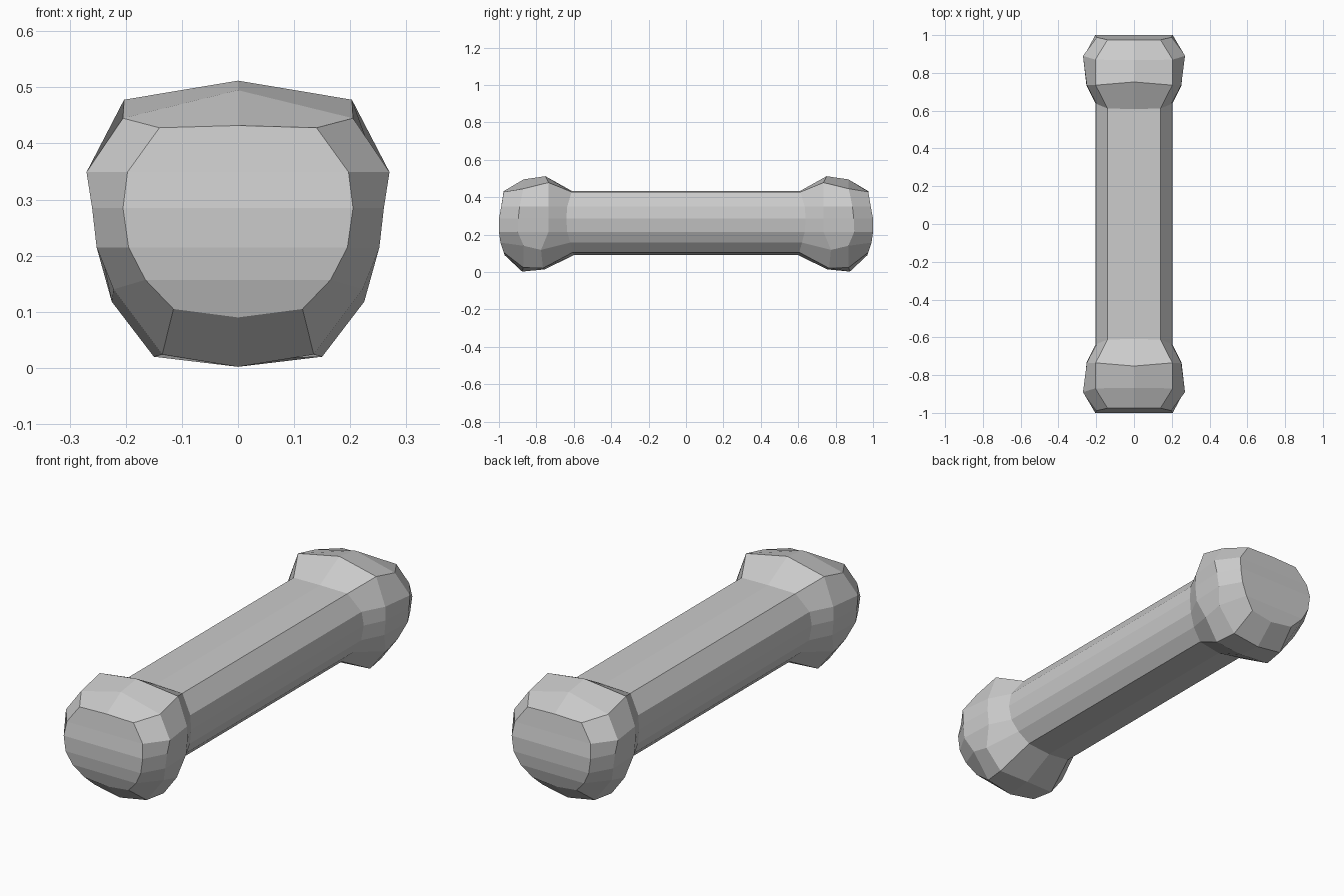
import bpy, bmesh

if "Cube" in bpy.data.objects:
    bpy.data.objects.remove(bpy.data.objects["Cube"])

# Half cross-sections (x, y, z), top centre round to bottom centre, from mid shaft to tip
outline = [(0, .432), (.14, .428), (.197, .349), (.205, .285),
           (.195, .215), (.165, .157), (.115, .105), (0, .09)]
neck_y = [.608, .612, .635, .64, .635, .62, .605, .60]
tip_y = [.975, .975, .988, 1.0, 1.0, .992, .975, .97]
neck = [(x, y, z) for (x, z), y in zip(outline, neck_y)]
tip = [(x, y, z) for (x, z), y in zip(outline, tip_y)]
bulge_inner = [(0, .752, .512), (.203, .735, .478), (.25, .735, .349), (.252, .735, .285),
               (.245, .735, .215), (.225, .775, .118), (.15, .765, .02), (0, .755, .014)]
bulge_outer = [(0, .868, .495), (.205, .87, .445), (.27, .89, .349), (.26, .897, .285),
               (.252, .90, .215), (.222, .868, .14), (.135, .87, .024), (0, .876, .002)]


def full_ring(bm, half, sign):
    """Mirror a half section across x into a closed ring."""
    pts = half + [(-x, y, z) for x, y, z in half[-2:0:-1]]
    return [bm.verts.new((x, y * sign, z)) for x, y, z in pts]


bm = bmesh.new()
sections = [tip, bulge_outer, bulge_inner, neck]
rings = [full_ring(bm, s, -1) for s in sections]
rings += [full_ring(bm, s, 1) for s in reversed(sections)]

# Shaft and knobbed ends
n = len(rings[0])
for a, b in zip(rings, rings[1:]):
    for i in range(n):
        j = (i + 1) % n
        bm.faces.new((a[i], a[j], b[j], b[i]))

# End caps made of horizontal strips
for r in (rings[0], rings[-1]):
    bm.faces.new((r[12], r[13], r[0], r[1], r[2]))
    for i in range(2, 5):
        bm.faces.new((r[i], r[i + 1], r[n - i - 1], r[n - i]))
    bm.faces.new((r[5], r[6], r[7], r[8], r[9]))

bmesh.ops.recalc_face_normals(bm, faces=bm.faces)
mesh = bpy.data.meshes.new("knobbed_bar")
bm.to_mesh(mesh)
bm.free()
bpy.context.collection.objects.link(bpy.data.objects.new("knobbed_bar", mesh))
